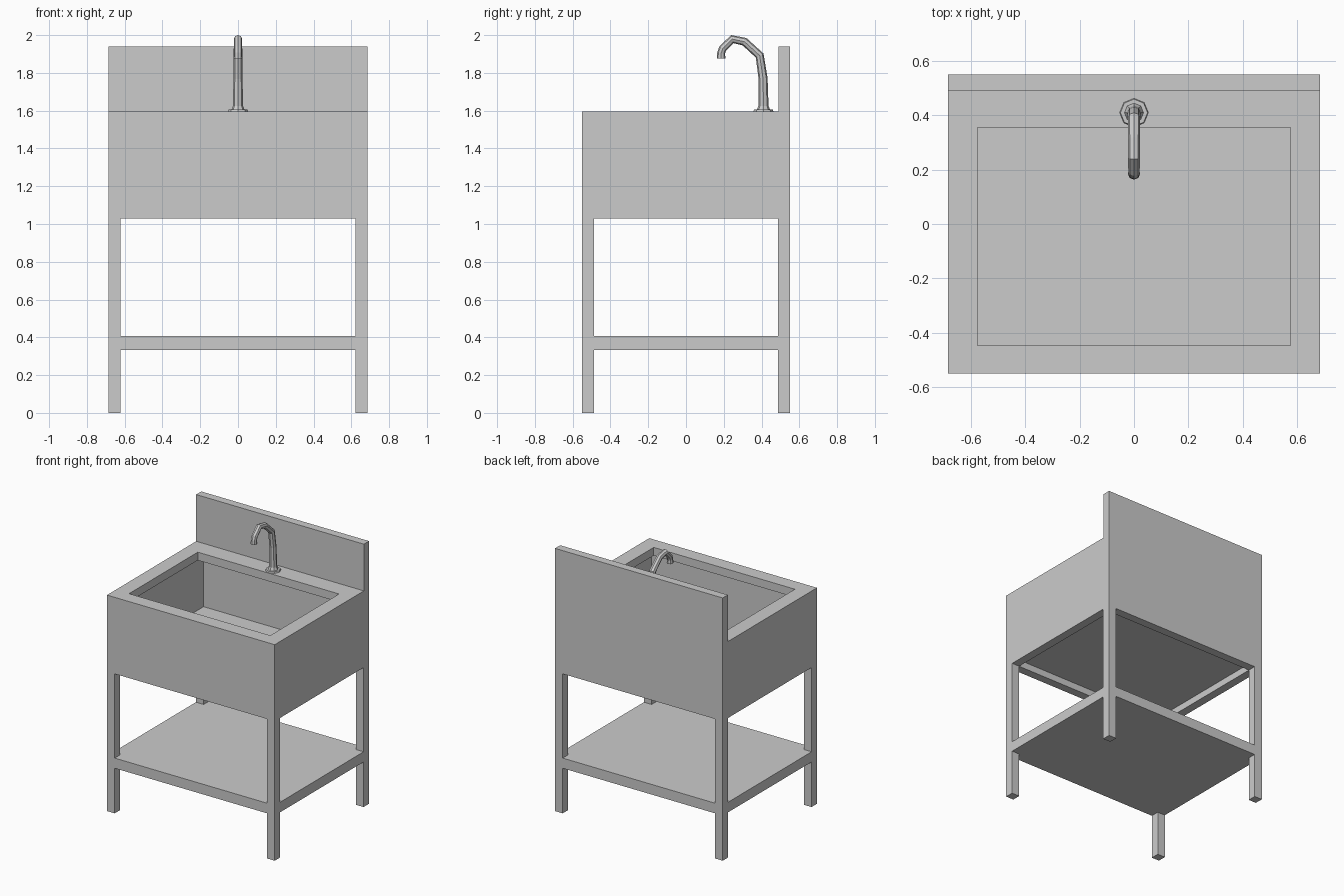
import bpy, bmesh, math
from mathutils import Vector

if "Cube" in bpy.data.objects:
    bpy.data.objects.remove(bpy.data.objects["Cube"])

X, Y, T = 0.685, 0.55, 0.063          # half width, half depth, board thickness
LOW, TOP = 1.03, 1.595                # tub bottom and rim heights


def finish(name, bm):
    bmesh.ops.recalc_face_normals(bm, faces=bm.faces[:])
    me = bpy.data.meshes.new(name)
    bm.to_mesh(me)
    bm.free()
    ob = bpy.data.objects.new(name, me)
    bpy.context.collection.objects.link(ob)
    return ob


def box(name, x0, x1, y0, y1, z0, z1):
    bm = bmesh.new()
    bmesh.ops.create_cube(bm, size=1)
    for v in bm.verts:
        v.co = Vector(((x0 + x1) / 2 + v.co.x * (x1 - x0),
                       (y0 + y1) / 2 + v.co.y * (y1 - y0),
                       (z0 + z1) / 2 + v.co.z * (z1 - z0)))
    return finish(name, bm)


def frame(name, outer, inner, z0, z1):
    """Rectangular ring; outer and inner are (x0, x1, y0, y1)."""
    bm = bmesh.new()
    loops = []
    for (a, b, c, d), z in ((outer, z0), (outer, z1), (inner, z1), (inner, z0)):
        loops.append([bm.verts.new((x, y, z)) for x, y in ((a, c), (b, c), (b, d), (a, d))])
    for i in range(4):
        p, q = loops[i], loops[(i + 1) % 4]
        for j in range(4):
            k = (j + 1) % 4
            bm.faces.new((p[j], p[k], q[k], q[j]))
    return finish(name, bm)


def tube(name, path, sides=8):
    """Sweep a ring along (y, z, radius) points in the x = 0 plane."""
    bm = bmesh.new()
    pts = [Vector((0, y, z)) for y, z, r in path]
    rings = []
    for i, p in enumerate(pts):
        tan = Vector((0, 0, 0))
        if i > 0:
            tan += (p - pts[i - 1]).normalized()
        if i < len(pts) - 1:
            tan += (pts[i + 1] - p).normalized()
        tan.normalize()
        side = Vector((1, 0, 0))
        up = tan.cross(side)
        rings.append([bm.verts.new(p + path[i][2] * (side * math.cos(a) + up * math.sin(a)))
                      for a in (2 * math.pi * k / sides for k in range(sides))])
    for p, q in zip(rings, rings[1:]):
        for j in range(sides):
            k = (j + 1) % sides
            bm.faces.new((p[j], p[k], q[k], q[j]))
    bm.faces.new(rings[0])
    bm.faces.new(rings[-1])
    return finish(name, bm)


# Four square legs
for sx, nx in ((-1, "left"), (1, "right")):
    for sy, ny in ((-1, "front"), (1, "back")):
        xs = sorted((sx * X, sx * (X - T)))
        ys = sorted((sy * Y, sy * (Y - T)))
        box(f"{ny}_{nx}_leg", *xs, *ys, 0, LOW)

# Lower shelf, notched around the legs by simple overlap
box("shelf", -X, X, -Y, Y, 0.333, 0.408)

# Tub: walls, rim with the opening, recessed floor
outer = (-X, X, -Y, Y)
inside = (-X + T, X - T, -Y + T, Y - T)
opening = (-0.577, 0.577, -0.447, 0.355)
frame("tub_walls", outer, inside, LOW, TOP - 0.06)
frame("tub_rim", outer, opening, TOP - 0.06, TOP)
box("tub_floor", *inside, 1.08, 1.13)

# Backsplash
box("backsplash", -X, X, Y - 0.06, Y, TOP, 1.94)

# Tap: flange and bent spout
tube("tap_flange", [(0.41, TOP, 0.053), (0.41, 1.605, 0.05)])
tube("tap_spout", [(0.41, 1.603, 0.036), (0.41, 1.625, 0.027), (0.408, 1.77, 0.024),
                   (0.39, 1.892, 0.023), (0.31, 1.965, 0.022), (0.245, 1.979, 0.022),
                   (0.195, 1.93, 0.021), (0.186, 1.905, 0.021), (0.186, 1.877, 0.023)])
